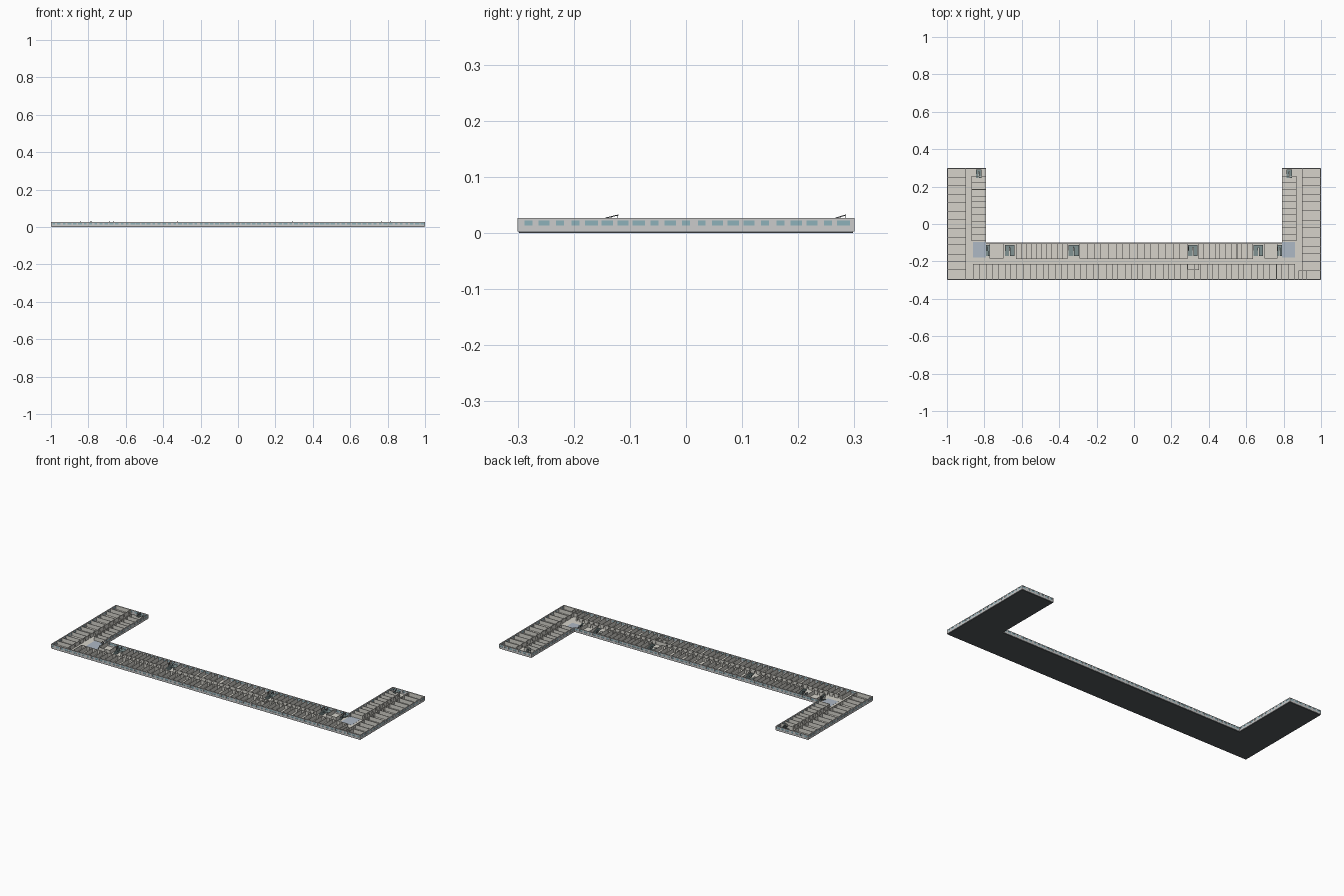
import bpy, bmesh, random
from math import hypot

if "Cube" in bpy.data.objects:
    bpy.data.objects.remove(bpy.data.objects["Cube"])

random.seed(4)
FLOOR, TOP = 0.004, 0.0265      # floor level and wall top
SILL, HEAD = 0.013, 0.0225      # window band
T = 0.005                       # facade thickness


def material(name, rgb):
    m = bpy.data.materials.new(name)
    m.diffuse_color = (*rgb, 1)
    m.use_nodes = True
    m.node_tree.nodes["Principled BSDF"].inputs["Base Color"].default_value = m.diffuse_color
    return m


WALL = material("wall_paint", (0.62, 0.63, 0.61))
INNER = material("partition_paint", (0.66, 0.65, 0.60))
FLOORM = material("floor_finish", (0.67, 0.65, 0.59))
GLASS = material("window_glass", (0.27, 0.44, 0.49))
DARK = material("concrete", (0.085, 0.095, 0.105))
STAIR = material("stair_grey", (0.22, 0.29, 0.29))
LOBBY = material("lobby_tile", (0.42, 0.48, 0.56))


def box(bm, x0, x1, y0, y1, z0, z1):
    v = [bm.verts.new((x, y, z)) for z in (z0, z1)
         for x, y in ((x0, y0), (x1, y0), (x1, y1), (x0, y1))]
    for f in ((3, 2, 1, 0), (4, 5, 6, 7), (0, 1, 5, 4), (1, 2, 6, 5), (2, 3, 7, 6), (3, 0, 4, 7)):
        bm.faces.new([v[i] for i in f])


def span(bm, axis, line, a, b, t, z0, z1):
    """Wall piece running along axis from a to b, centred on line."""
    if axis == 'x':
        box(bm, a, b, line - t / 2, line + t / 2, z0, z1)
    else:
        box(bm, line - t / 2, line + t / 2, a, b, z0, z1)


def finish(bm, name, mat):
    bmesh.ops.recalc_face_normals(bm, faces=bm.faces)
    me = bpy.data.meshes.new(name)
    bm.to_mesh(me)
    bm.free()
    ob = bpy.data.objects.new(name, me)
    bpy.context.collection.objects.link(ob)
    me.materials.append(mat)
    return ob


def u_plate(name, inset, z0, z1, mat):
    """U-shaped floor plate extruded between two heights."""
    i = inset
    pts = [(-1 + i, -.3 + i), (1 - i, -.3 + i), (1 - i, .3 - i), (.79 + i, .3 - i),
           (.79 + i, -.1 - i), (-.79 - i, -.1 - i), (-.79 - i, .3 - i), (-1 + i, .3 - i)]
    bm = bmesh.new()
    f = bm.faces.new([bm.verts.new((x, y, z0)) for x, y in pts])
    r = bmesh.ops.extrude_face_region(bm, geom=[f])
    top = [g for g in r['geom'] if isinstance(g, bmesh.types.BMVert)]
    bmesh.ops.translate(bm, verts=top, vec=(0, 0, z1 - z0))
    return finish(bm, name, mat)


# floor plates
u_plate("base_slab", 0.002, 0, 0.003, DARK)
u_plate("floor_finish", 0.001, 0.003, FLOOR, FLOORM)

# outer walls with window openings
walls, panes = bmesh.new(), bmesh.new()


def facade(axis, line, a, b):
    span(walls, axis, line, a, b, T, 0.003, SILL)
    span(walls, axis, line, a, b, T, HEAD, TOP)
    n = max(2, round((b - a) / 0.028))
    step, prev = (b - a) / n, a
    for k in range(n):
        w = random.choice((0.014, 0.020, 0.023))
        c = a + (k + 0.5) * step
        span(walls, axis, line, prev, c - w / 2, T, SILL, HEAD)
        span(panes, axis, line, c - w / 2, c + w / 2, T * 0.5, SILL, HEAD)
        prev = c + w / 2
    span(walls, axis, line, prev, b, T, SILL, HEAD)


h = T / 2
facade('x', -.3 + h, -1, 1)
facade('x', -.1 - h, -.79, .79)
for s in (-1, 1):
    facade('y', s * (1 - h), -.3 + T, .3 - T)
    facade('y', s * (.79 + h), -.1, .3 - T)
    ends = sorted((s * 1, s * .79))
    facade('x', .3 - h, *ends)
finish(walls, "outer_walls", WALL)
finish(panes, "window_panes", GLASS)

# corridor walls with door openings and room partitions
parts = bmesh.new()
P = 0.0028


def rooms(axis, line, outer, a, b, pitch):
    """Corridor wall on line, with cross walls reaching to outer."""
    n = max(1, round((b - a) / pitch))
    step = (b - a) / n
    cross = 'y' if axis == 'x' else 'x'
    lo, hi = sorted((line, outer))
    span(parts, axis, line, a, b, P, 0.0195, TOP)
    for k in range(n + 1):
        x = a + k * step
        if 0 < k < n:
            x += random.uniform(-.12, .12) * step
        span(parts, cross, x, lo, hi, P, FLOOR, TOP)
    for k in range(n):
        x, d = a + k * step, 0.011
        span(parts, axis, line, x, x + step * .6 - d / 2, P, FLOOR, 0.0195)
        span(parts, axis, line, x + step * .6 + d / 2, x + step, P, FLOOR, 0.0195)


rooms('x', -.215, -.295, -.86, .86, 0.034)           # south rooms
for a, b, p in ((-.77, -.70, .07), (-.63, -.355, .028), (-.29, .285, .038),
                (.345, .635, .030), (.70, .765, .065)):
    rooms('x', -.185, -.105, a, b, p)                # north rooms
for s in (-1, 1):
    rooms('y', s * .90, s * .996, -.295, .295, .045)  # wing outer rooms
    rooms('y', s * .868, s * .795, -.09, .255, .036)  # wing inner rooms
# small closets on the corridors
for x0, x1, y0, y1 in ((.285, .345, -.245, -.215), (.88, .92, -.295, -.25)):
    for y in (y0, y1):
        span(parts, 'x', y, x0, x1, P, FLOOR, TOP)
    for x in (x0, x1):
        span(parts, 'y', x, y0, y1, P, FLOOR, TOP)
finish(parts, "partition_walls", INNER)

# tiled lobbies at the two inner corners
tiles = bmesh.new()
for s in (-1, 1):
    x0, x1 = sorted((s * .86, s * .79))
    box(tiles, x0, x1, -.18, -.095, FLOOR, FLOOR + .0008)
finish(tiles, "lobby_tiles", LOBBY)

# two-flight stairs with rising handrails
stairs, rails = bmesh.new(), bmesh.new()


def sloped_bar(x, ya, za, yb, zb, t=0.0009):
    n = len(rails.verts)
    box(rails, x - t, x + t, ya, yb, -t, t)
    rails.verts.ensure_lookup_table()
    for v in rails.verts[n:]:
        v.co.z += za if abs(v.co.y - ya) < 1e-6 else zb


def stair(x0, x1, y0, y1):
    m, land, n = (x0 + x1) / 2, y1 - (y1 - y0) * .25, 8
    mid, g = (FLOOR + TOP) / 2, (x1 - x0) * .04
    d, rise = (land - y0) / n, (TOP - FLOOR) / 2 / n
    for k in range(n):
        z = FLOOR + (k + 1) * rise
        box(stairs, x0, m - g, y0 + k * d, y0 + (k + 1) * d, max(FLOOR, z - .004), z)
        z = mid + (k + 1) * rise
        box(stairs, m + g, x1, land - (k + 1) * d, land - k * d, z - .004, z)
    box(stairs, x0, x1, land, y1, mid - .003, mid)
    # handrail and posts standing above the wall tops
    ra, rb = y0 + (y1 - y0) * .45, y0 + (y1 - y0) * .85
    for x in (x0 + g, m - g):
        sloped_bar(x, ra, .0265, rb, .032)
        for f in (.05, .5, .95):
            y = ra + (rb - ra) * f
            box(rails, x - .0006, x + .0006, y - .0006, y + .0006, mid, .0265 + .0055 * f)


for x0, x1 in ((-.79, -.772), (-.69, -.64), (-.35, -.295), (.29, .34), (.64, .69), (.768, .79)):
    stair(x0, x1, -.17, -.112)
for s in (-1, 1):
    x0, x1 = sorted((s * .845, s * .815))
    stair(x0, x1, .245, .292)
finish(stairs, "stair_flights", STAIR)
finish(rails, "stair_handrails", DARK)
